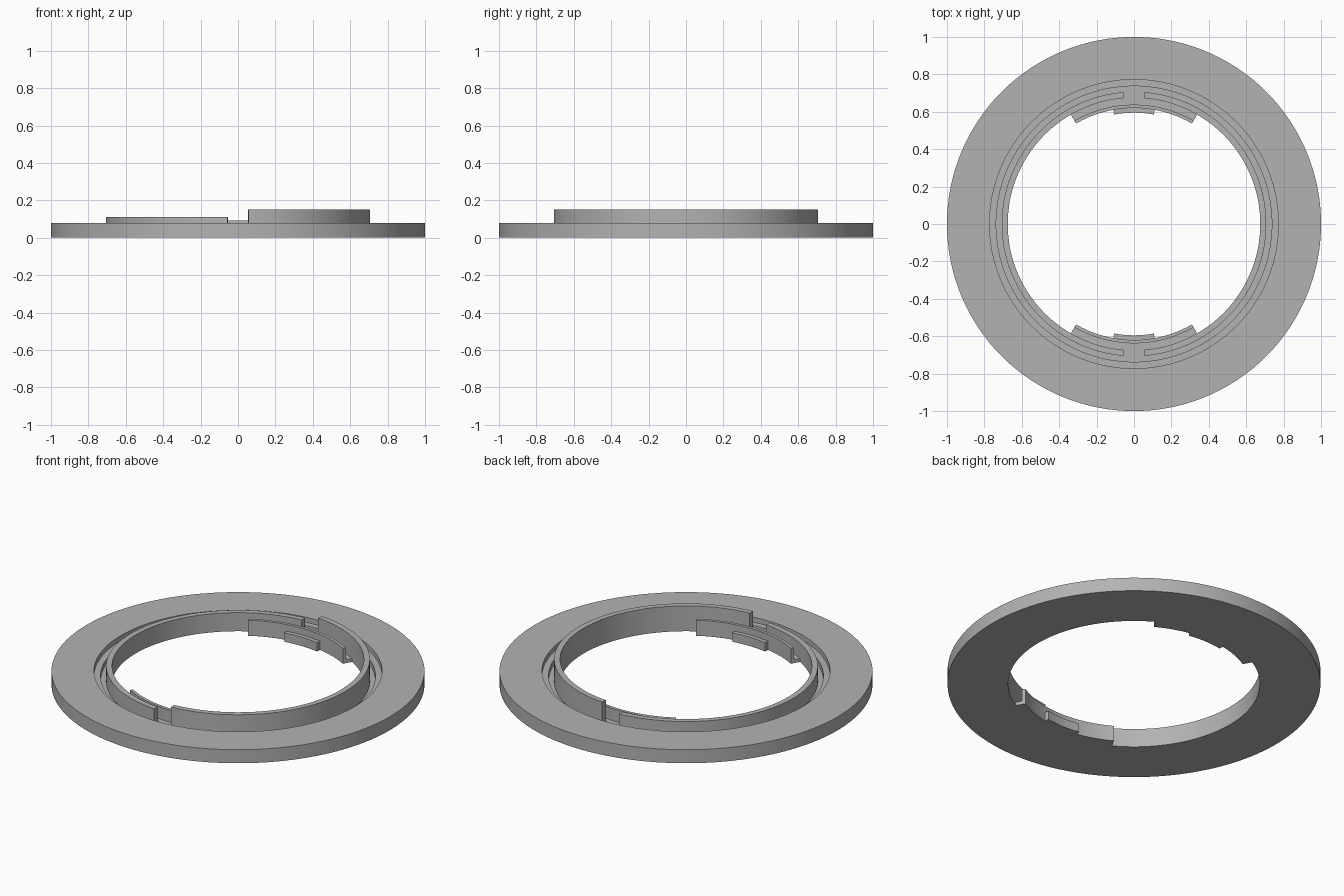
import bpy, bmesh, math

if "Cube" in bpy.data.objects:
    bpy.data.objects.remove(bpy.data.objects["Cube"])

grey = bpy.data.materials.new("light_grey")
grey.diffuse_color = (0.45, 0.45, 0.45, 1)
grey.use_nodes = True
grey.node_tree.nodes["Principled BSDF"].inputs["Base Color"].default_value = grey.diffuse_color


def sweep(name, profile, start, end, steps):
    """Sweep a closed (radius, z) profile about the z axis between two angles in degrees."""
    full = abs(end - start) >= 360
    bm = bmesh.new()
    rings = []
    for i in range(steps if full else steps + 1):
        a = math.radians(start + (end - start) * i / steps)
        rings.append([bm.verts.new((r * math.cos(a), r * math.sin(a), z)) for r, z in profile])
    n = len(profile)
    for i in range(steps):
        p, q = rings[i], rings[(i + 1) % len(rings)]
        for j in range(n):
            k = (j + 1) % n
            bm.faces.new((p[j], q[j], q[k], p[k]))
    if not full:
        bm.faces.new(rings[0])
        bm.faces.new(rings[-1])
    bmesh.ops.recalc_face_normals(bm, faces=bm.faces)
    mesh = bpy.data.meshes.new(name)
    bm.to_mesh(mesh)
    bm.free()
    mesh.materials.append(grey)
    obj = bpy.data.objects.new(name, mesh)
    bpy.context.collection.objects.link(obj)
    bpy.ops.object.select_all(action='DESELECT')
    obj.select_set(True)
    bpy.context.view_layer.objects.active = obj
    bpy.ops.object.shade_smooth_by_angle(angle=math.radians(30))
    return obj


def box(r0, r1, z0, z1):
    return [(r0, z0), (r1, z0), (r1, z1), (r0, z1)]


HOLE, FLOOR = 0.675, 0.02

# Flat flange with a stepped groove around the hole
sweep("flange", [(HOLE, 0), (1, 0), (1, 0.08), (0.772, 0.08), (0.772, 0.05),
                 (0.737, 0.05), (0.737, FLOOR), (HOLE, FLOOR)], 0, 360, 180)

# Raised collar in two halves, tall on the right and low on the left
gap = math.degrees(math.asin(0.055 / 0.69))
for name, mid, top in (("tall_collar", 0, 0.15), ("low_collar", 180, 0.11)):
    sweep(name, box(HOLE, 0.707, FLOOR, top), mid - 90 + gap, mid + 90 - gap, 90)

# L-shaped clips and small catches inside the hole, front and back
for side, mid in (("back", 90), ("front", 270)):
    sweep(side + "_clip", [(0.62, 0), (HOLE, 0), (HOLE, FLOOR), (0.638, FLOOR),
                           (0.638, 0.092), (0.62, 0.092)], mid - 30, mid + 30, 30)
    sweep(side + "_catch", box(0.595, 0.62, 0, 0.052), mid - 10.3, mid + 10.3, 12)
